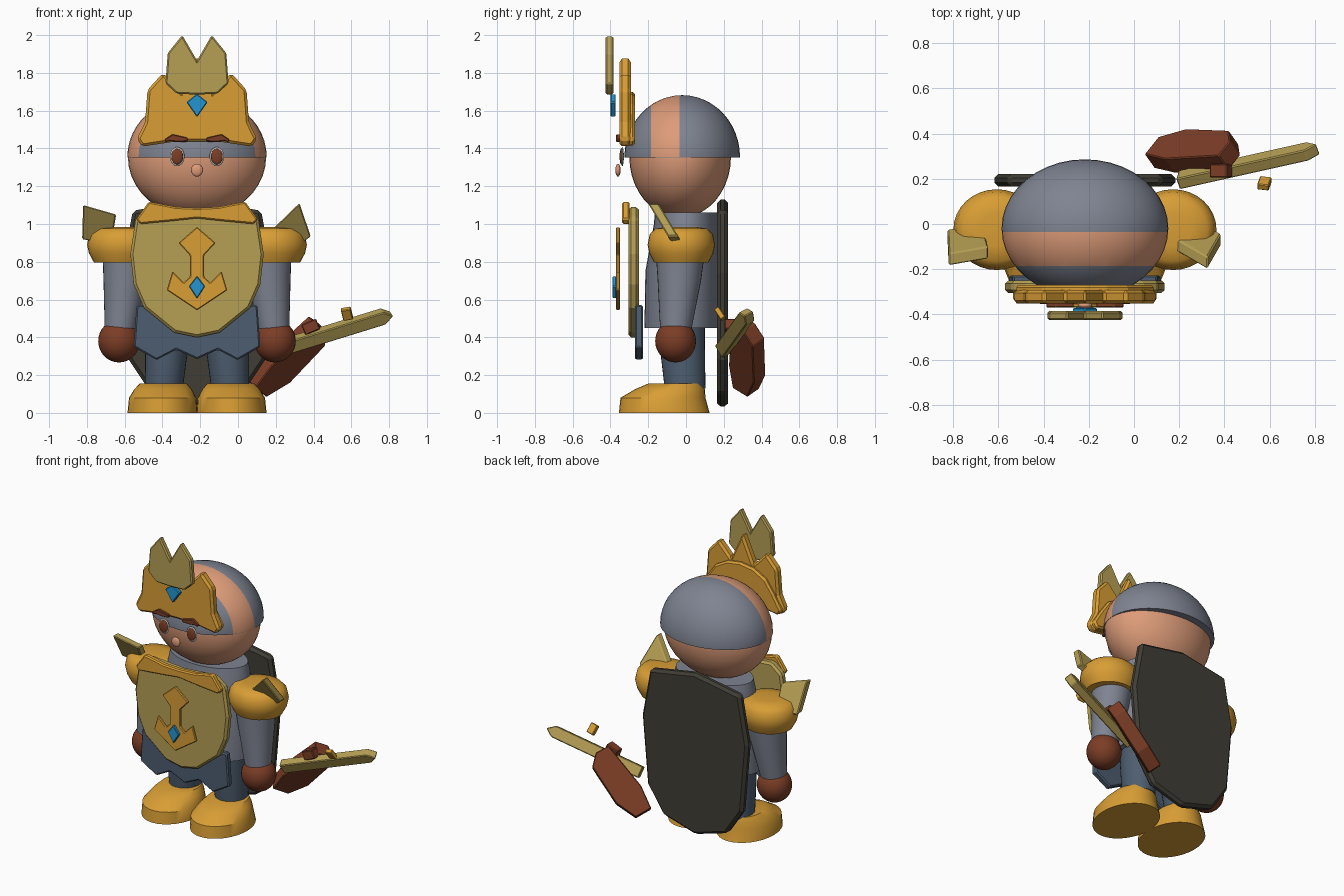
import bpy, bmesh, math
from mathutils import Vector, Matrix

if "Cube" in bpy.data.objects:
    bpy.data.objects.remove(bpy.data.objects["Cube"])

CX = -0.217  # centre line of the figure


def material(name, rgb):
    m = bpy.data.materials.new(name)
    m.diffuse_color = (*rgb, 1)
    m.use_nodes = True
    m.node_tree.nodes["Principled BSDF"].inputs["Base Color"].default_value = m.diffuse_color
    return m


GOLD = material("gold", (0.69, 0.34, 0.035))
KHAKI = material("khaki", (0.47, 0.35, 0.09))
SKIN = material("skin", (0.72, 0.33, 0.19))
GREY = material("steel grey", (0.21, 0.23, 0.285))
BROWN = material("leather brown", (0.20, 0.047, 0.019))
BLUE = material("slate blue", (0.075, 0.11, 0.16))
DARK = material("dark olive", (0.05, 0.047, 0.035))
GEM = material("bright blue", (0.017, 0.30, 0.64))
LIGHT = material("light grey", (0.55, 0.55, 0.53))


def finish(name, bm, mats, smooth=None, bevel=0):
    bmesh.ops.recalc_face_normals(bm, faces=bm.faces)
    me = bpy.data.meshes.new(name)
    bm.to_mesh(me)
    bm.free()
    for m in mats:
        me.materials.append(m)
    ob = bpy.data.objects.new(name, me)
    bpy.context.collection.objects.link(ob)
    if bevel:
        b = ob.modifiers.new("edge", 'BEVEL')
        b.width, b.segments, b.limit_method = bevel, 1, 'ANGLE'
    if smooth:
        bpy.ops.object.select_all(action='DESELECT')
        ob.select_set(True)
        bpy.context.view_layer.objects.active = ob
        bpy.ops.object.shade_smooth_by_angle(angle=math.radians(smooth))
    return ob


def sym(half):
    """Mirror a half outline (offset from centre line, z) running top to bottom."""
    left = [(-x, z) for x, z in reversed(half) if x > 0]
    return [(CX + x, z) for x, z in half + left]


def plate(name, pts, y0, y1, mat, bevel=0.0, shear=0.0, z_ref=0.0):
    """Front-facing outline extruded from y0 to y1, optionally leaning."""
    bm = bmesh.new()
    rows = [[bm.verts.new((x, y - shear * (z - z_ref), z)) for x, z in pts] for y in (y0, y1)]
    n = len(pts)
    bm.faces.new(rows[0])
    bm.faces.new(rows[1][::-1])
    for i in range(n):
        j = (i + 1) % n
        bm.faces.new((rows[0][i], rows[1][i], rows[1][j], rows[0][j]))
    return finish(name, bm, [mat], bevel=bevel)


def loft(name, rings, mat, n=32, smooth=50):
    """Stack of ellipses (cx, cy, z, rx, ry) joined into a closed body."""
    bm = bmesh.new()
    rows = [[bm.verts.new((cx + rx * math.cos(k * math.tau / n), cy + ry * math.sin(k * math.tau / n), z))
             for k in range(n)] for cx, cy, z, rx, ry in rings]
    for a, b in zip(rows, rows[1:]):
        for i in range(n):
            j = (i + 1) % n
            bm.faces.new((a[i], a[j], b[j], b[i]))
    bm.faces.new(rows[0])
    bm.faces.new(rows[-1])
    return finish(name, bm, [mat], smooth)


def ball(name, c, r, mat, seg=32):
    bm = bmesh.new()
    bmesh.ops.create_uvsphere(bm, u_segments=seg, v_segments=seg // 2, radius=1,
                              matrix=Matrix.Translation(c) @ Matrix.Diagonal((*r, 1)))
    return finish(name, bm, [mat], 60)


def block(name, c, size, rot, mat, bevel=0.0):
    bm = bmesh.new()
    bmesh.ops.create_cube(bm, size=1, matrix=Matrix.Translation(c) @ rot.to_4x4() @ Matrix.Diagonal((*size, 1)))
    return finish(name, bm, [mat], bevel=bevel)


def prism(name, c, u, v, w, pts, half_thick, mat, bevel=0.0):
    """Outline in the u/v plane thickened along w."""
    bm = bmesh.new()
    face = bm.faces.new([bm.verts.new(c + u * a + v * b - w * half_thick) for a, b in pts])
    new = bmesh.ops.extrude_face_region(bm, geom=[face])["geom"]
    bmesh.ops.translate(bm, vec=w * half_thick * 2, verts=[g for g in new if isinstance(g, bmesh.types.BMVert)])
    return finish(name, bm, [mat], bevel=bevel)


# Head, and helmet with a skin-coloured band across it
ball("head", (CX, -0.031, 1.355), (0.366, 0.269, 0.322), SKIN, 40)
bm = bmesh.new()
bmesh.ops.create_uvsphere(bm, u_segments=40, v_segments=24, radius=1,
                          matrix=Matrix.Translation((CX, -0.02, 1.355)) @ Matrix.Diagonal((0.369, 0.306, 0.327, 1)))
for co, no, cut in (((0, 0, 1.353), (0, 0, -1), True), ((0, -0.185, 0), (0, 1, 0), False),
                    ((0, -0.035, 0), (0, 1, 0), False)):
    bmesh.ops.bisect_plane(bm, geom=bm.verts[:] + bm.edges[:] + bm.faces[:], plane_co=co, plane_no=no,
                           clear_outer=cut)
bmesh.ops.holes_fill(bm, edges=[e for e in bm.edges if e.is_boundary], sides=0)
for f in bm.faces:
    c = f.calc_center_median()
    f.material_index = int(-0.185 < c.y < -0.035 and c.z > 1.356)
finish("helmet", bm, [GREY, SKIN], 60)

# Face
ball("nose", (CX, -0.36, 1.285), (0.032, 0.014, 0.034), SKIN, 20)
for s, side in ((-1, "left"), (1, "right")):
    x = CX + s * 0.105
    ball(side + "_eye_rim", (x, -0.337, 1.357), (0.039, 0.008, 0.051), LIGHT, 20)
    ball(side + "_eye", (x, -0.342, 1.357), (0.031, 0.010, 0.042), BROWN, 20)
    brow = [(0.05, 1.438), (0.05, 1.457), (0.13, 1.475), (0.172, 1.447), (0.165, 1.433), (0.145, 1.44), (0.10, 1.435)]
    plate(side + "_brow", [(CX + s * a, b) for a, b in brow], -0.37, -0.345, BROWN, 0.004)

# Crown, its backing arc, the crest and gem
plate("crown", sym([(0, 1.89), (0.085, 1.70), (0.18, 1.80), (0.262, 1.71), (0.275, 1.54), (0.318, 1.45),
                    (0.29, 1.41), (0.14, 1.433), (0, 1.437)]), -0.352, -0.292, GOLD, 0.014)
plate("crown_arc", sym([(0, 1.70), (0.10, 1.685), (0.19, 1.635), (0.25, 1.55), (0.31, 1.45), (0.285, 1.415),
                        (0.14, 1.437), (0, 1.441)]), -0.335, -0.27, GOLD, 0.012)
plate("crest", sym([(0, 1.865), (0.078, 2.0), (0.155, 1.905), (0.167, 1.745), (0.108, 1.69), (0, 1.685)]),
      -0.425, -0.385, KHAKI, 0.008)
plate("crown_gem", sym([(0, 1.69), (0.056, 1.645), (0, 1.565)]), -0.40, -0.372, GEM, 0.005)

# Torso, chest plate with collar, emblem and gem
loft("torso", [(CX, -0.02, 0.45, 0.31, 0.20), (CX, -0.015, 0.75, 0.31, 0.20), (CX, 0, 1.0, 0.285, 0.17),
               (CX, 0, 1.06, 0.27, 0.165)], GREY)
plate("chest_plate", sym([(0, 1.07), (0.25, 1.09), (0.325, 1.03), (0.353, 0.84), (0.335, 0.68), (0.28, 0.555),
                          (0.12, 0.425), (0, 0.40)]), -0.305, -0.25, KHAKI, 0.014)
plate("collar", sym([(0, 1.085), (0.11, 1.09), (0.255, 1.118), (0.322, 1.025), (0.30, 1.0), (0.14, 1.015),
                     (0, 1.03)]), -0.338, -0.298, GOLD, 0.008)
plate("emblem", sym([(0, 0.985), (0.098, 0.90), (0.038, 0.835), (0.038, 0.72), (0.07, 0.69), (0.13, 0.75),
                     (0.16, 0.65), (0, 0.543)]), -0.37, -0.35, GOLD, 0.005)
plate("emblem_gem", sym([(0, 0.725), (0.042, 0.67), (0, 0.605)]), -0.39, -0.368, GEM, 0.004)
plate("skirt", sym([(0, 0.57), (0.32, 0.57), (0.335, 0.35), (0.215, 0.28), (0.11, 0.335), (0, 0.285)]),
      -0.27, -0.227, BLUE, 0.008)

# Arms, hands, shoulder guards, legs and shoes
for s, side in ((-1, "left"), (1, "right")):
    def X(a):
        return CX + s * a
    loft(side + "_arm", [(X(0.41), -0.055, 0.42, 0.08, 0.08), (X(0.40), -0.05, 0.50, 0.09, 0.09),
                         (X(0.38), -0.035, 0.70, 0.115, 0.115), (X(0.37), -0.03, 0.85, 0.13, 0.13)], GREY)
    ball(side + "_hand", (X(0.413), -0.055, 0.38), (0.11, 0.108, 0.113), BROWN)
    loft(side + "_shoulder_guard", [(X(0.39), -0.025, z, r, r * 0.93) for z, r in
                                    ((0.795, 0.155), (0.845, 0.182), (0.89, 0.192), (0.945, 0.18),
                                     (0.975, 0.15), (0.985, 0.08))], GOLD)
    loft(side + "_leg", [(X(0.175), -0.005, 0.13, 0.10, 0.108), (X(0.16), -0.02, 0.36, 0.115, 0.12),
                         (X(0.15), -0.02, 0.50, 0.12, 0.12)], BLUE)
    loft(side + "_shoe", [(X(0.183), -0.115, 0, 0.185, 0.24), (X(0.182), -0.122, 0.08, 0.178, 0.225),
                          (X(0.18), -0.085, 0.125, 0.152, 0.185), (X(0.178), -0.055, 0.155, 0.125, 0.145)], GOLD, smooth=40)

# Leaning shoulder spikes
plate("left_shoulder_spike", [(-0.82, 1.10), (-0.645, 1.05), (-0.66, 0.96), (-0.715, 0.90), (-0.825, 0.92)],
      -0.125, -0.07, KHAKI, 0.006, 0.6, 1.0)
plate("right_shoulder_spike", [(0.325, 1.11), (0.385, 0.935), (0.345, 0.905), (0.175, 0.965)],
      -0.135, -0.08, KHAKI, 0.006, 0.6, 1.0)

# Large back shield
plate("back_shield", sym([(0, 1.13), (0.34, 1.07), (0.40, 0.74), (0.36, 0.28), (0.24, 0.10), (0, 0.03)]),
      0.165, 0.222, DARK, 0.018)

# Sword blade, loose guard, and the leather scabbard with its nub
start, tip = Vector((0.20, 0.195, 0.335)), Vector((0.815, 0.332, 0.525))
u = (tip - start).normalized()
v = u.cross(Vector((0, 1, 0.6))).normalized()
w = u.cross(v)
L = (tip - start).length
prism("blade", start, u, v, w, [(0, -0.038), (L - 0.05, -0.038), (L, 0), (L - 0.05, 0.038), (0, 0.038)],
      0.028, KHAKI, 0.005)
block("guard", (0.577, 0.18, 0.525), (0.052, 0.03, 0.068),
      Matrix.Rotation(0.6, 3, 'X') @ Matrix.Rotation(-0.2, 3, 'Y'), GOLD, 0.004)
u = Vector((0.707, 0, 0.707))
w = Vector((-0.5, 0.707, 0.5))
v = w.cross(u)
prism("scabbard", Vector((0.275, 0.32, 0.30)), u, v, w,
      [(-0.25, -0.06), (-0.24, 0.05), (-0.10, 0.10), (0.17, 0.09), (0.23, 0.02), (0.22, -0.07), (-0.10, -0.09)],
      0.045, BROWN, 0.005)
block("scabbard_nub", (0.385, 0.235, 0.455), (0.085, 0.06, 0.06), Matrix.Rotation(-0.4, 3, 'Y'), BROWN, 0.005)
